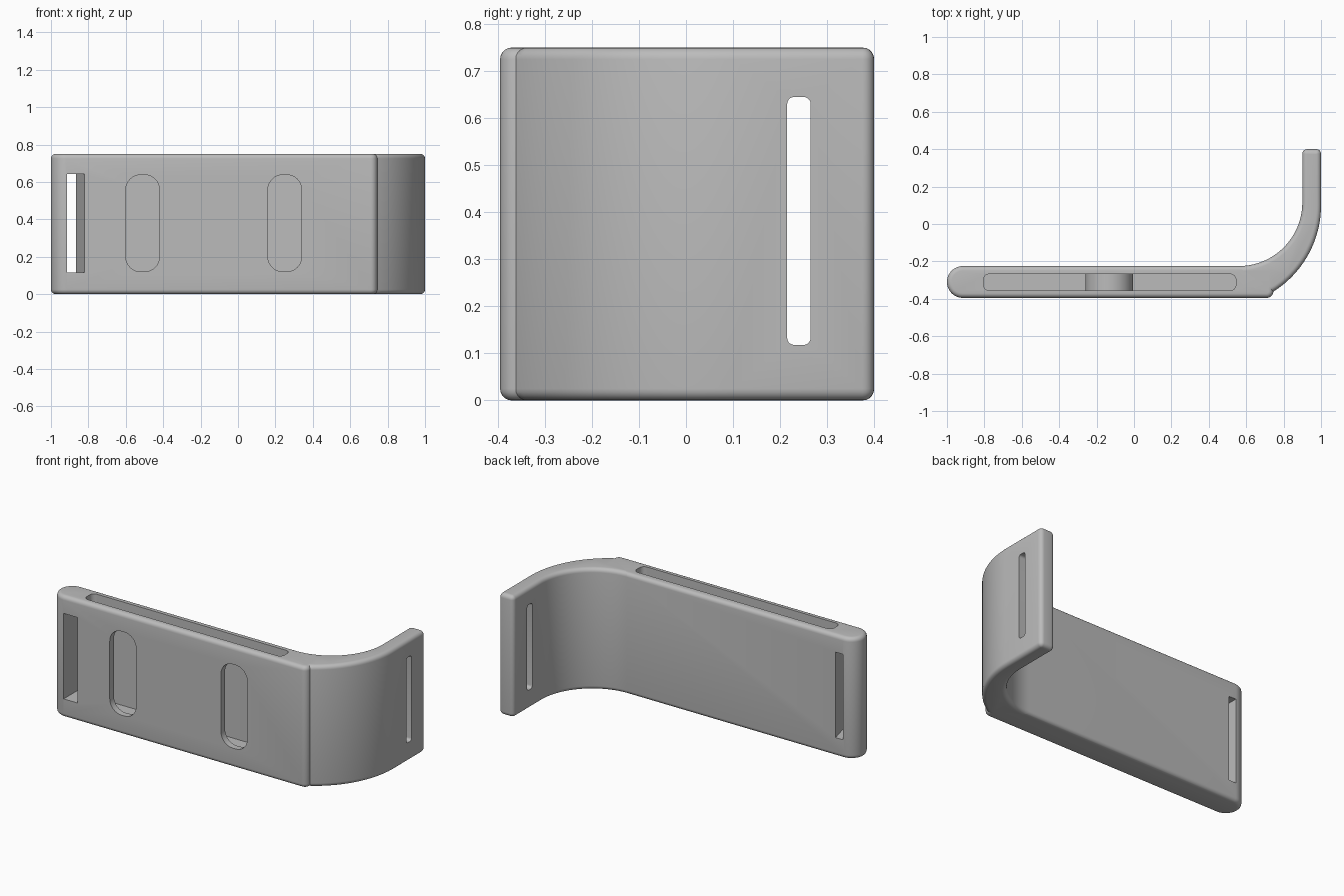
import bpy, bmesh, math
from mathutils import Vector

cube = bpy.data.objects.get("Cube")
if cube:
    bpy.data.objects.remove(cube)

HEIGHT = 0.75
RIM = 0.025

grey = bpy.data.materials.new("matte grey")
grey.use_nodes = True
colour = (0.5, 0.5, 0.5, 1)
grey.diffuse_color = colour
grey.node_tree.nodes["Principled BSDF"].inputs["Base Color"].default_value = colour


def arc(cx, cy, r, start, end, n=24):
    """Points along a circular arc, angles in degrees."""
    angles = [math.radians(start + (end - start) * i / n) for i in range(n + 1)]
    return [(cx + r * math.cos(a), cy + r * math.sin(a)) for a in angles]


def rounded(x0, x1, y0, y1, r, n=8):
    """Outline of a rounded rectangle."""
    return (arc(x0 + r, y0 + r, r, 180, 270, n) + arc(x1 - r, y0 + r, r, 270, 360, n)
            + arc(x1 - r, y1 - r, r, 0, 90, n) + arc(x0 + r, y1 - r, r, 90, 180, n))


def prism(name, outline, axis, lo, hi, rim=0):
    """Extrude an outline along an axis, optionally rounding the end rims."""
    place = {"x": lambda u, v, w: (w, u, v),
             "y": lambda u, v, w: (u, w, v),
             "z": lambda u, v, w: (u, v, w)}[axis]
    bm = bmesh.new()
    base = bm.faces.new([bm.verts.new(place(u, v, lo)) for u, v in outline])
    step = Vector(place(0, 0, hi - lo))
    top = bmesh.ops.extrude_face_region(bm, geom=[base], use_keep_orig=True)["geom"]
    moved = [g for g in top if isinstance(g, bmesh.types.BMVert)]
    bmesh.ops.translate(bm, verts=moved, vec=step)
    bmesh.ops.recalc_face_normals(bm, faces=bm.faces[:])
    if rim:
        caps = [f for f in bm.faces if len(f.verts) == len(outline)]
        edges = list({e for f in caps for e in f.edges})
        bmesh.ops.bevel(bm, geom=edges, offset=rim, segments=5, profile=0.5,
                        affect="EDGES", clamp_overlap=False)
    mesh = bpy.data.meshes.new(name)
    bm.to_mesh(mesh)
    bm.free()
    obj = bpy.data.objects.new(name, mesh)
    bpy.context.collection.objects.link(obj)
    mesh.materials.append(grey)
    return obj


def combine(target, tool, operation):
    """Apply a boolean and remove the tool."""
    mod = target.modifiers.new("cut", "BOOLEAN")
    mod.operation, mod.object, mod.solver = operation, tool, "EXACT"
    bpy.context.view_layer.objects.active = target
    bpy.ops.object.modifier_apply(modifier=mod.name)
    bpy.data.objects.remove(tool)


# Flat plate with a fully rounded free end
plate_outline = (arc(-0.915, -0.31, 0.085, 90, 270)
                 + arc(0.71, -0.36, 0.035, 270, 360, 8) + [(0.745, -0.225)])
bracket = prism("bent_bracket", plate_outline, "z", 0, HEIGHT, RIM)

# Arm curving backwards into a straight end
arm_outline = (arc(0.56, 0.115, 0.34, 270, 360) + arc(0.925, 0.375, 0.025, 180, 90, 5)
               + arc(0.975, 0.375, 0.025, 90, 0, 5)
               + arc(0.455, 0.1, 0.545, 0, -58) + [(0.56, -0.35)])
combine(bracket, prism("arm", arm_outline, "z", 0, HEIGHT, RIM), "UNION")

# Pocket open at the top, leaving a round-topped post in the middle
pocket = prism("pocket", rounded(-0.805, 0.545, -0.355, -0.268, 0.03), "z", 0.11, 0.9)
post_outline = [(-0.26, 0), (-0.005, 0)] + arc(-0.1325, 0.57, 0.1275, 0, 180)
combine(pocket, prism("post", post_outline, "y", -0.5, -0.1), "DIFFERENCE")
combine(bracket, pocket, "DIFFERENCE")

# Two front windows into the pocket
for x in (-0.51, 0.25):
    window = prism("window", rounded(x - 0.09, x + 0.09, 0.12, 0.638, 0.08), "y", -0.5, -0.31)
    combine(bracket, window, "DIFFERENCE")

# Strap slots: a flared one in the plate, a straight one in the arm
flare = [(-0.915, -0.5), (-0.755, -0.5), (-0.82, -0.395), (-0.865, -0.225), (-0.865, -0.1),
         (-0.915, -0.1)]
combine(bracket, prism("plate_slot", flare, "z", 0.115, 0.643), "DIFFERENCE")
arm_slot = prism("arm_slot", rounded(0.215, 0.265, 0.118, 0.645, 0.015, 5), "x", 0.8, 1.1)
combine(bracket, arm_slot, "DIFFERENCE")

# Smooth the curved surfaces, keep the cut edges crisp
bpy.ops.object.select_all(action="DESELECT")
bracket.select_set(True)
bpy.context.view_layer.objects.active = bracket
bpy.ops.object.shade_smooth_by_angle(angle=math.radians(30))
